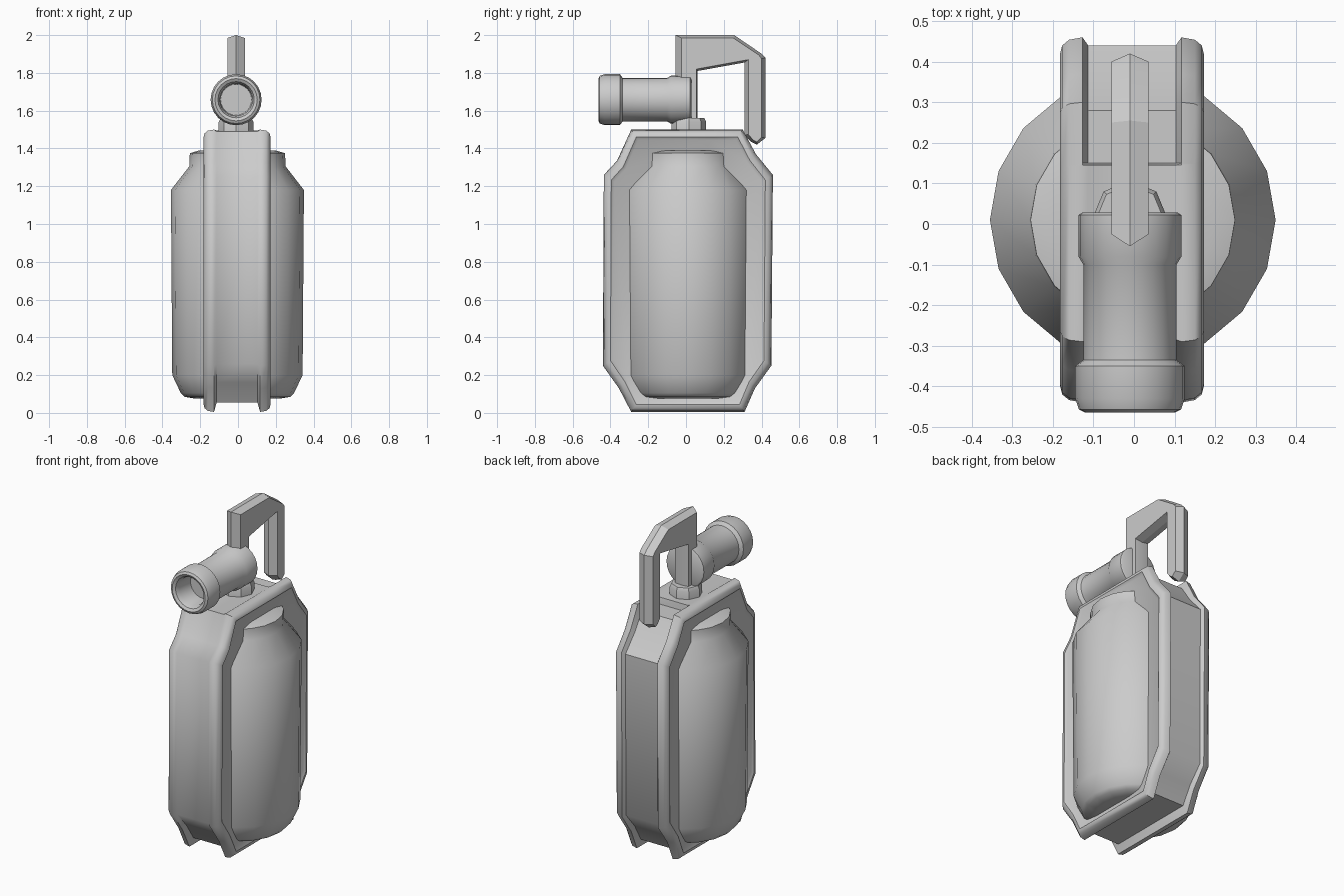
import bpy, bmesh
from math import sin, cos, pi, radians


def finish(name, bm, angle=35):
    bmesh.ops.recalc_face_normals(bm, faces=bm.faces)
    me = bpy.data.meshes.new(name)
    bm.to_mesh(me)
    bm.free()
    ob = bpy.data.objects.new(name, me)
    bpy.context.collection.objects.link(ob)
    bpy.ops.object.select_all(action='DESELECT')
    ob.select_set(True)
    bpy.context.view_layer.objects.active = ob
    bpy.ops.object.shade_smooth_by_angle(angle=radians(angle))
    return ob


def loft(name, rings, angle=35):
    """Skin a list of equal-length point rings and cap both ends."""
    bm = bmesh.new()
    vs = [[bm.verts.new(p) for p in r] for r in rings]
    n = len(vs[0])
    for a, b in zip(vs, vs[1:]):
        for i in range(n):
            j = (i + 1) % n
            bm.faces.new((a[i], a[j], b[j], b[i]))
    bm.faces.new(vs[0])
    bm.faces.new(vs[-1])
    return finish(name, bm, angle)


def lathe(name, profile, sides, centre, along_y=False, angle=35):
    """Spin (radius, position) pairs around the z or y axis."""
    cx, c2 = centre
    rings = []
    for r, t in profile:
        ring = []
        for i in range(sides):
            a = 2 * pi * i / sides
            u, v = cx + r * cos(a), c2 + r * sin(a)
            ring.append((u, t, v) if along_y else (u, v, t))
        rings.append(ring)
    return loft(name, rings, angle)


# tank: faceted bottle body showing on both sides of the band
lathe("tank", [(0.22, 0.075), (0.28, 0.085), (0.30, 0.105), (0.345, 0.20),
               (0.352, 1.18), (0.255, 1.305), (0.252, 1.375), (0.20, 1.39)],
      18, (-0.003, 0.01), angle=40)

# band: frame wrapped around the tank, raised rims with a recessed middle strip
rim = [(-0.29, 0.005), (-0.355, 0.13), (-0.44, 0.25), (-0.435, 1.26),
       (-0.365, 1.335), (-0.29, 1.50), (0.145, 1.50), (0.15, 1.50),
       (0.30, 1.50), (0.37, 1.37), (0.46, 1.26), (0.452, 0.25),
       (0.365, 0.13), (0.31, 0.005)]
middle = [(-0.27, 0.055), (-0.34, 0.16), (-0.43, 0.26), (-0.43, 1.25),
          (-0.36, 1.33), (-0.285, 1.49), (0.145, 1.495), (0.15, 1.455),
          (0.28, 1.455), (0.35, 1.35), (0.44, 1.25), (0.435, 0.26),
          (0.35, 0.16), (0.29, 0.055)]


def section(x, pts, d=0.0):
    sy, sz = 1 - d / 0.45, 1 - d / 0.748
    return [(x, 0.01 + (y - 0.01) * sy, 0.752 + (z - 0.752) * sz) for y, z in pts]


half = [(0.166, rim, 0.055), (0.177, rim, 0.04), (0.172, rim, 0.02),
        (0.155, rim, 0.006), (0.122, rim, 0.0), (0.108, middle, 0.0)]
rings = [section(-0.005 - x, p, d) for x, p, d in half]
rings += [section(-0.005 + x, p, d) for x, p, d in reversed(half)]
loft("band", rings, angle=42)

# neck: low collar between band and nozzle
lathe("neck", [(0.092, 1.47), (0.092, 1.54), (0.082, 1.56)], 8, (-0.01, 0.015))

# nozzle: horizontal tube with a rounded, open mouth
lathe("nozzle", [(0.118, 0.028), (0.127, 0.022), (0.127, -0.08), (0.115, -0.10),
                 (0.115, -0.335), (0.135, -0.35), (0.135, -0.43), (0.126, -0.457),
                 (0.112, -0.464), (0.096, -0.455), (0.086, -0.43), (0.082, -0.33)],
      24, (-0.01, 1.658), along_y=True)

# handle: hooked lever with a ridged edge
ridge = [(-0.055, 1.52), (-0.055, 2.0), (0.255, 2.0), (0.395, 1.905),
         (0.42, 1.88), (0.42, 1.455), (0.375, 1.42), (0.345, 1.435),
         (0.31, 1.47), (0.31, 1.855), (0.06, 1.81), (0.06, 1.52)]
side = [(-0.025, 1.52), (-0.025, 1.985), (0.25, 1.985), (0.385, 1.895),
        (0.40, 1.875), (0.40, 1.46), (0.375, 1.435), (0.355, 1.445),
        (0.33, 1.475), (0.33, 1.87), (0.055, 1.82), (0.055, 1.52)]
loft("handle", [[(x, y, z) for y, z in p] for x, p in
                ((-0.056, side), (-0.01, ridge), (0.036, side))], angle=25)
